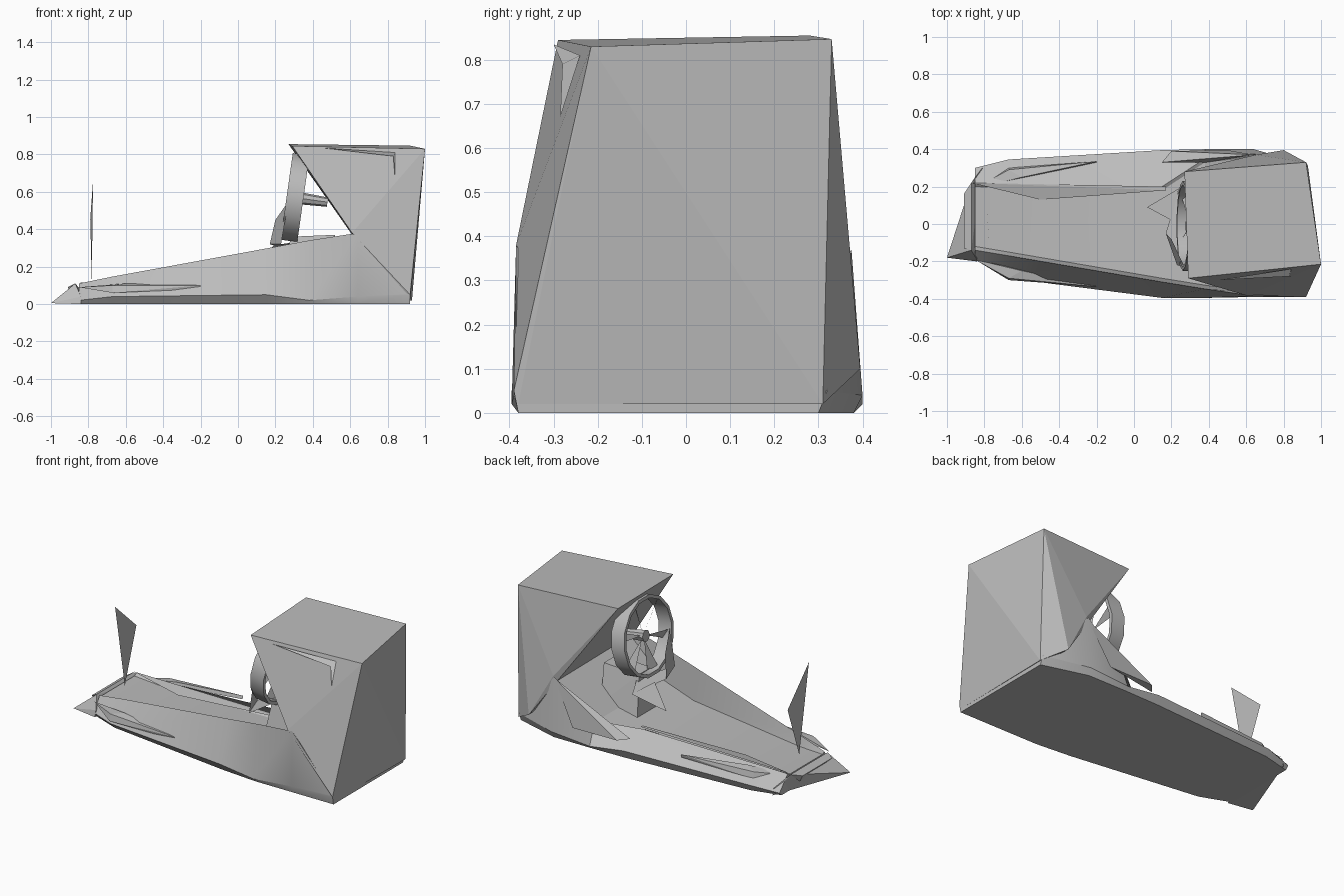
import bpy, bmesh, math
from mathutils import Vector, Matrix

if "Cube" in bpy.data.objects:
    bpy.data.objects.remove(bpy.data.objects["Cube"])

grey = bpy.data.materials.new("plain_grey")
grey.use_nodes = True
grey.diffuse_color = (0.5, 0.5, 0.5, 1)
grey.node_tree.nodes["Principled BSDF"].inputs["Base Color"].default_value = (0.5, 0.5, 0.5, 1)


def finish(name, bm, smooth=None):
    bmesh.ops.recalc_face_normals(bm, faces=bm.faces)
    mesh = bpy.data.meshes.new(name)
    bm.to_mesh(mesh)
    bm.free()
    mesh.materials.append(grey)
    obj = bpy.data.objects.new(name, mesh)
    bpy.context.collection.objects.link(obj)
    if smooth:
        bpy.ops.object.select_all(action='DESELECT')
        obj.select_set(True)
        bpy.context.view_layer.objects.active = obj
        bpy.ops.object.shade_smooth_by_angle(angle=math.radians(smooth))
    return obj


def solid(name, points):
    """Closed faceted block wrapped around a few corner points."""
    bm = bmesh.new()
    for p in points:
        bm.verts.new(p)
    result = bmesh.ops.convex_hull(bm, input=bm.verts)
    loose = {v for v in result["geom_interior"] if isinstance(v, bmesh.types.BMVert)}
    bmesh.ops.delete(bm, geom=list(loose), context='VERTS')
    bmesh.ops.dissolve_limit(bm, angle_limit=0.02, verts=bm.verts, edges=bm.edges)
    return finish(name, bm)


def plate(name, points):
    """Single thin sheet."""
    bm = bmesh.new()
    bm.faces.new([bm.verts.new(p) for p in points])
    return finish(name, bm)


# Hull: lofted sections, high wall on the right side and a low rail on the left
# x, right bottom, right chine, chine z, wall y, wall z, deck z, rail y, rail z, left chine
sections = [
    (-.85, -.18, -.19, .02, -.14, .11, .10, .22, .11, .30),
    (-.67, -.25, -.29, .04, -.17, .147, .09, .215, .11, .345),
    (.15, -.36, -.395, .05, -.31, .297, .10, .20, .11, .395),
    (.38, -.38, -.395, .02, -.347, .34, .15, .35, .16, .40),
    (.64, -.38, -.39, .04, -.385, .38, .35, .375, .37, .40),
    (.92, -.38, -.39, .05, -.385, .055, .055, .31, .055, .32),
]
bm = bmesh.new()
rings = []
for x, rb, rc, cz, wy, wz, dz, ly, lz, lc in sections:
    outline = [(rb, 0), (rc, cz), (wy, wz), (wy + .02, dz), (ly - .02, dz),
               (ly, lz), (lc, cz), (lc - .02, 0)]
    rings.append([bm.verts.new((x, y, z)) for y, z in outline])
for a, b in zip(rings, rings[1:]):
    for i in range(len(a)):
        j = (i + 1) % len(a)
        bm.faces.new((a[i], a[j], b[j], b[i]))
bm.faces.new(rings[0])
bm.faces.new(rings[-1])
finish("hull", bm, 25)

# Pointed bow
solid("bow", [(-1, -.18, .005), (-.87, -.14, .11), (-.87, .22, .11),
              (-.84, -.2, 0), (-.81, .31, 0), (-.81, .3, .04), (-.84, -.19, .04)])
solid("bow_bumper", [(-.91, -.13, .09), (-.91, .16, .09), (-.87, -.14, .11),
                     (-.87, .22, .11), (-.89, .16, .05), (-.88, -.12, .06)])

# Tall stern housing with a slanted front
solid("stern_housing", [
    (.29, -.29, .845), (.27, .28, .855), (.92, .33, .847), (1, -.215, .83),
    (.61, -.385, .38), (.65, .37, .37), (.92, -.39, .05), (.93, .31, .02),
    (.8, .395, .1), (.92, -.38, .02)])
plate("housing_trim", [(.45, -.3, .835), (.84, -.24, .81), (.84, -.285, .67), (.83, -.28, .79)])

# Side strakes near the bow
for side, label in ((-1, "right"), (1, "left")):
    solid(label + "_strake", [(-.85, side * .19, .09), (-.67, side * .3, .06),
                              (-.67, side * .29, .1), (-.2, side * .335, .1),
                              (-.6, side * .25, .11), (-.2, side * .33, .08)])

# Narrow spike along the left rail
solid("rail_strip", [(-.87, .22, .115), (.17, .2, .12), (.17, .18, .12), (-.5, .13, .1)])
solid("left_fairing", [(.15, .33, .1), (.2, .39, .1), (.4, .33, .16), (.64, .37, .36), (.5, .395, .1)])

# Upright bow blade
plate("bow_blade", [(-.775, -.095, .66), (-.79, .135, .455), (-.782, .01, .13)])

# Fan behind the deck: open ring, crossed blades, hub and shaft
place = Matrix.Translation((.3, -.01, .57)) @ Matrix.Rotation(math.radians(8), 4, 'Y')
SIDES, RADIUS = 14, .24


def rim(angle, r, x):
    return place @ Vector((x, r * math.cos(angle), r * math.sin(angle)))


bm = bmesh.new()
loops = []
for r, x in ((RADIUS, -.04), (RADIUS, .05), (RADIUS - .02, .05), (RADIUS - .02, -.04)):
    loops.append([bm.verts.new(rim(math.tau * k / SIDES, r, x)) for k in range(SIDES)])
for i in range(4):
    a, b = loops[i], loops[(i + 1) % 4]
    for k in range(SIDES):
        n = (k + 1) % SIDES
        bm.faces.new((a[k], a[n], b[n], b[k]))
finish("fan_ring", bm, 40)

for k in range(6):
    t = math.tau * k / 6 + .3
    plate(f"fan_blade_{k + 1}", [rim(t, .02, 0), rim(t - .12, .23, -.02), rim(t + .12, .23, .02)])

bm = bmesh.new()
bmesh.ops.create_cone(bm, cap_ends=True, segments=8, radius1=.035, radius2=.025, depth=.2,
                      matrix=place @ Matrix.Translation((.08, 0, 0)) @ Matrix.Rotation(math.pi / 2, 4, 'Y'))
finish("fan_hub", bm, 40)

# Angular guard below the fan, and its stand
plate("guard_front", [(.23, -.22, .32), (.27, -.23, .55), (.2, -.08, .45), (.17, -.05, .32)])
plate("guard_side", [(.23, -.22, .32), (.17, -.05, .32), (.24, .18, .3), (.3, .05, .33)])
plate("guard_spike", [(.07, .09, .2), (.24, .19, .3), (.2, .02, .32)])
solid("fan_stand", [(.25, -.12, .1), (.25, .12, .1), (.5, -.12, .15), (.5, .12, .15),
                    (.28, -.06, .36), (.28, .06, .36), (.52, -.06, .37), (.52, .06, .37)])
